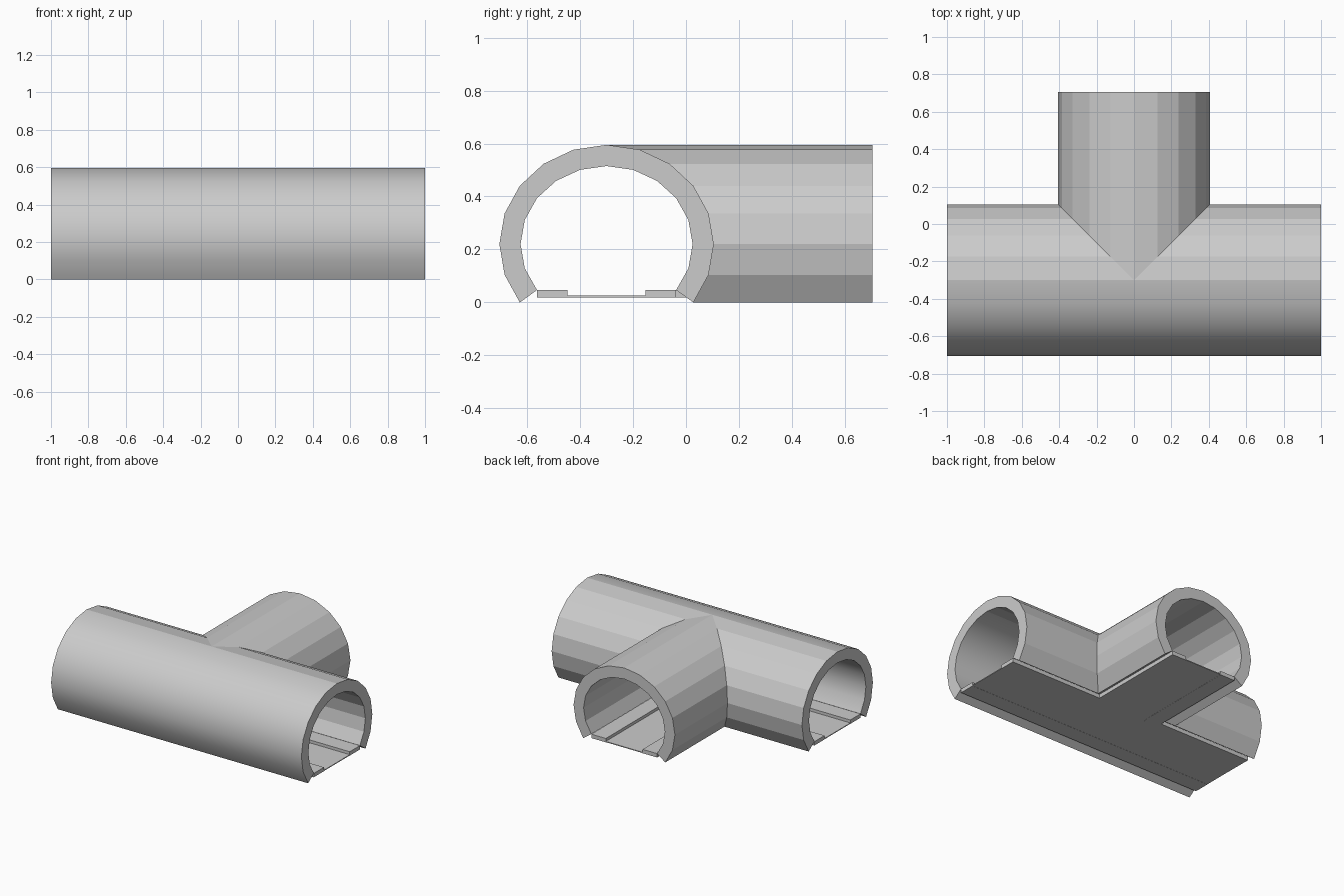
import bpy, bmesh
from math import sin, cos, pi, radians

if "Cube" in bpy.data.objects:
    bpy.data.objects.remove(bpy.data.objects["Cube"])

YC, ZC = -0.3, 0.22          # axis of the main tunnel
END = 0.705                  # open end of the branch


def arc(rh, rv):
    # half profile of a 20-sided tube, crown down to the foot
    return [(rh * cos(radians(90 - 18 * i)), ZC + rv * sin(radians(90 - 18 * i)))
            for i in range(8)]


OUT, INN = arc(0.405, 0.375), arc(0.325, 0.295)


def finish(bm, name):
    bmesh.ops.remove_doubles(bm, verts=bm.verts, dist=1e-5)
    bmesh.ops.recalc_face_normals(bm, faces=bm.faces)
    me = bpy.data.meshes.new(name)
    bm.to_mesh(me)
    bm.free()
    ob = bpy.data.objects.new(name, me)
    bpy.context.collection.objects.link(ob)
    return ob


def sweep(bm, start, end, caps, smooth=False):
    # half tube wall between two end-placement functions
    def face(pts):
        return bm.faces.new([bm.verts.new(p) for p in pts])
    for i in range(7):
        for ring in (OUT, INN):
            a, b = ring[i], ring[i + 1]
            f = face([start(*a), end(*a), end(*b), start(*b)])
            f.smooth = smooth
        for place in caps:
            face([place(*OUT[i]), place(*OUT[i + 1]), place(*INN[i + 1]), place(*INN[i])])
    a, b = OUT[-1], INN[-1]
    face([start(*a), end(*a), end(*b), start(*b)])


# Tunnel shell: unbroken front wall, mitred back walls and branch
bm = bmesh.new()
left = lambda d, z: (-1, YC - d, z)
right = lambda d, z: (1, YC - d, z)
sweep(bm, left, right, (left, right), True)
for s in (-1, 1):
    mitre = lambda d, z: (s * d, YC + d, z)
    run_end = lambda d, z: (s, YC + d, z)
    branch_end = lambda d, z: (s * d, END, z)
    sweep(bm, mitre, run_end, (run_end,))
    sweep(bm, mitre, branch_end, (branch_end,))
finish(bm, "tunnel_shell")


def slab(name, outline, z0, z1):
    bm = bmesh.new()
    f = bm.faces.new([bm.verts.new((x, y, z0)) for x, y in outline])
    top = bmesh.ops.extrude_face_region(bm, geom=[f])["geom"]
    bmesh.ops.translate(bm, vec=(0, 0, z1 - z0),
                        verts=[v for v in top if isinstance(v, bmesh.types.BMVert)])
    return finish(bm, name)


W, K = 0.263, 0.147          # outer and inner curb offsets from the axis

# Road deck in a T shape
slab("road_deck", [(-1, YC - K), (1, YC - K), (1, YC + K), (K, YC + K), (K, END),
                   (-K, END), (-K, YC + K), (-1, YC + K)], 0.019, 0.025)

# Front curb
slab("front_curb", [(-1, YC - W), (1, YC - W), (1, YC - K), (-1, YC - K)], 0.018, 0.046)

# Corner curbs with a rounded inside turn
R = W - K
for s, side in ((-1, "left"), (1, "right")):
    turn = [(K + R - R * cos(t), YC + K + R - R * sin(t))
            for t in (i * pi / 16 for i in range(9))]
    pts = [(1, YC + W), (W, YC + W), (W, END), (K, END)] + turn + [(1, YC + K)]
    slab(side + "_corner_curb", [(s * x, y) for x, y in pts], 0.018, 0.046)
    # Road fillet under the rounded turn
    slab(side + "_road_corner", [(s * K, YC + K)] + [(s * x, y) for x, y in turn],
         0.019, 0.025)
